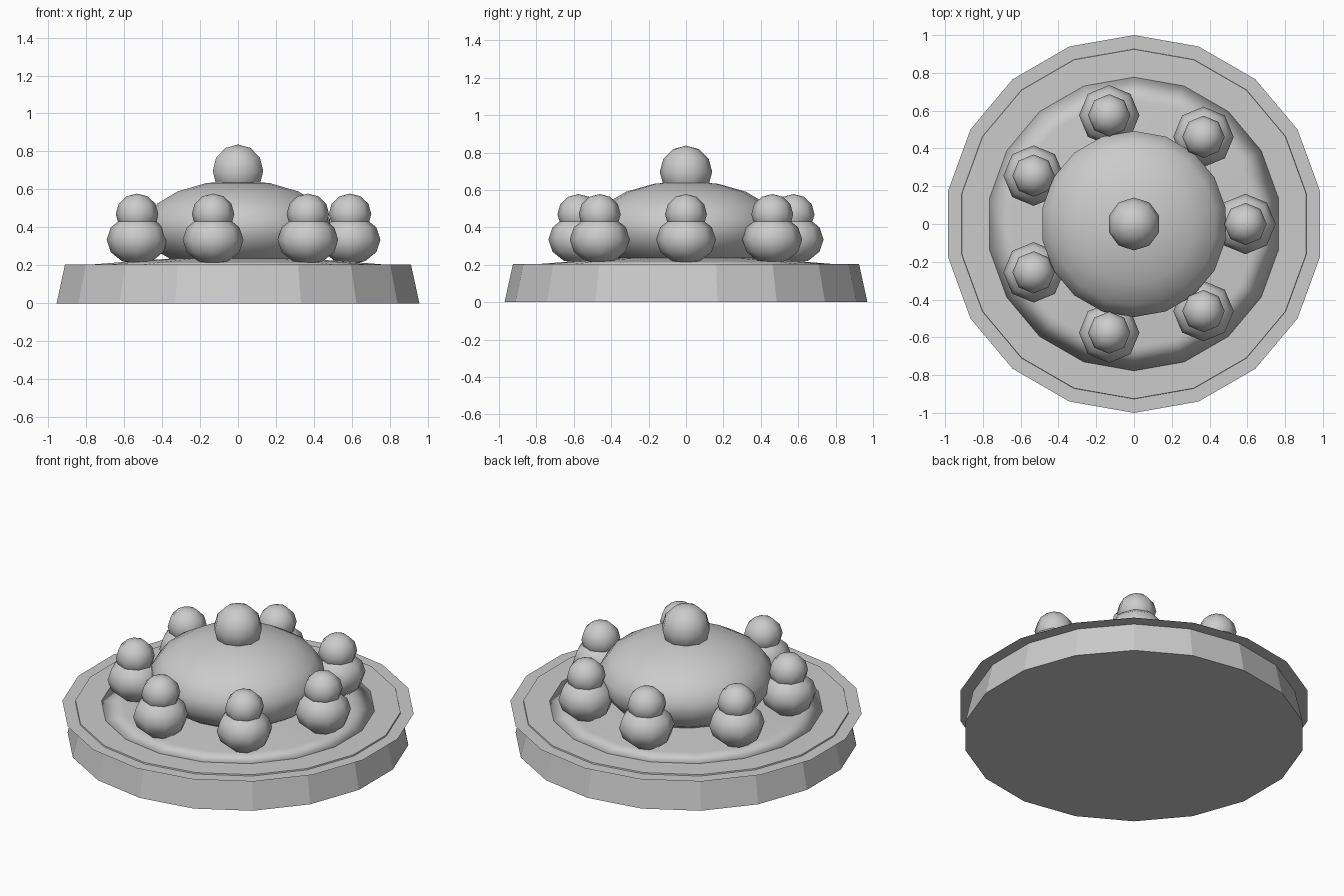
import bpy, bmesh
from math import sin, cos, pi, radians

if "Cube" in bpy.data.objects:
    bpy.data.objects.remove(bpy.data.objects["Cube"])


def lathe(name, profile, sides, phase=0.0, at=(0, 0, 0), smooth=False):
    """Spin (radius, z) points, bottom to top, round z; radius 0 makes a pole."""
    bm = bmesh.new()
    rings = []
    for r, z in profile:
        n = sides if r > 0 else 1
        rings.append([bm.verts.new((r * cos(phase + 2 * pi * i / sides),
                                    r * sin(phase + 2 * pi * i / sides), z))
                      for i in range(n)])
    for a, b in zip(rings, rings[1:]):
        for i in range(sides):
            j = (i + 1) % sides
            if len(a) == 1:
                bm.faces.new((a[0], b[j], b[i]))
            elif len(b) == 1:
                bm.faces.new((a[i], a[j], b[0]))
            else:
                bm.faces.new((a[i], a[j], b[j], b[i]))
    if len(rings[0]) > 1:
        bm.faces.new(rings[0][::-1])
    if len(rings[-1]) > 1 and len(rings) > 1:
        bm.faces.new(rings[-1])
    for f in bm.faces:
        f.smooth = smooth
    mesh = bpy.data.meshes.new(name)
    bm.to_mesh(mesh)
    bm.free()
    obj = bpy.data.objects.new(name, mesh)
    obj.location = at
    bpy.context.collection.objects.link(obj)
    return obj


def ball(name, at, r, h, sides, rings, phase=0.0):
    """Low-poly smooth ball, radius r across and h upwards."""
    prof = [(0, -h)]
    prof += [(r * sin(pi * k / rings), -h * cos(pi * k / rings)) for k in range(1, rings)]
    prof += [(0, h)]
    return lathe(name, prof, sides, phase, at, True)


# Tapered base and the thin rim sheet just below its top
turn = radians(10)
lathe("base", [(0.97, 0), (0.925, 0.205)], 18, turn)
lathe("rim_sheet", [(1.0, 0.197)], 18, turn)

# Shallow mound on the base top
lathe("mound", [(0.79, 0.204), (0.65, 0.215), (0.5, 0.226), (0.3, 0.24), (0, 0.245)],
      18, turn, smooth=True)

# Central dome and its top knob
ball("dome", (0, 0, 0.4), 0.5, 0.248, 18, 9, turn)
ball("top_knob", (0, 0, 0.697), 0.14, 0.14, 10, 6, radians(18))

# Ring of seven stacked ball pairs
for i in range(7):
    a = 2 * pi * i / 7
    x, y = 0.59 * cos(a), 0.59 * sin(a)
    ball(f"lower_ball_{i + 1}", (x, y, 0.335), 0.16, 0.13, 8, 6)
    ball(f"upper_ball_{i + 1}", (x, y, 0.47), 0.112, 0.108, 8, 6)
